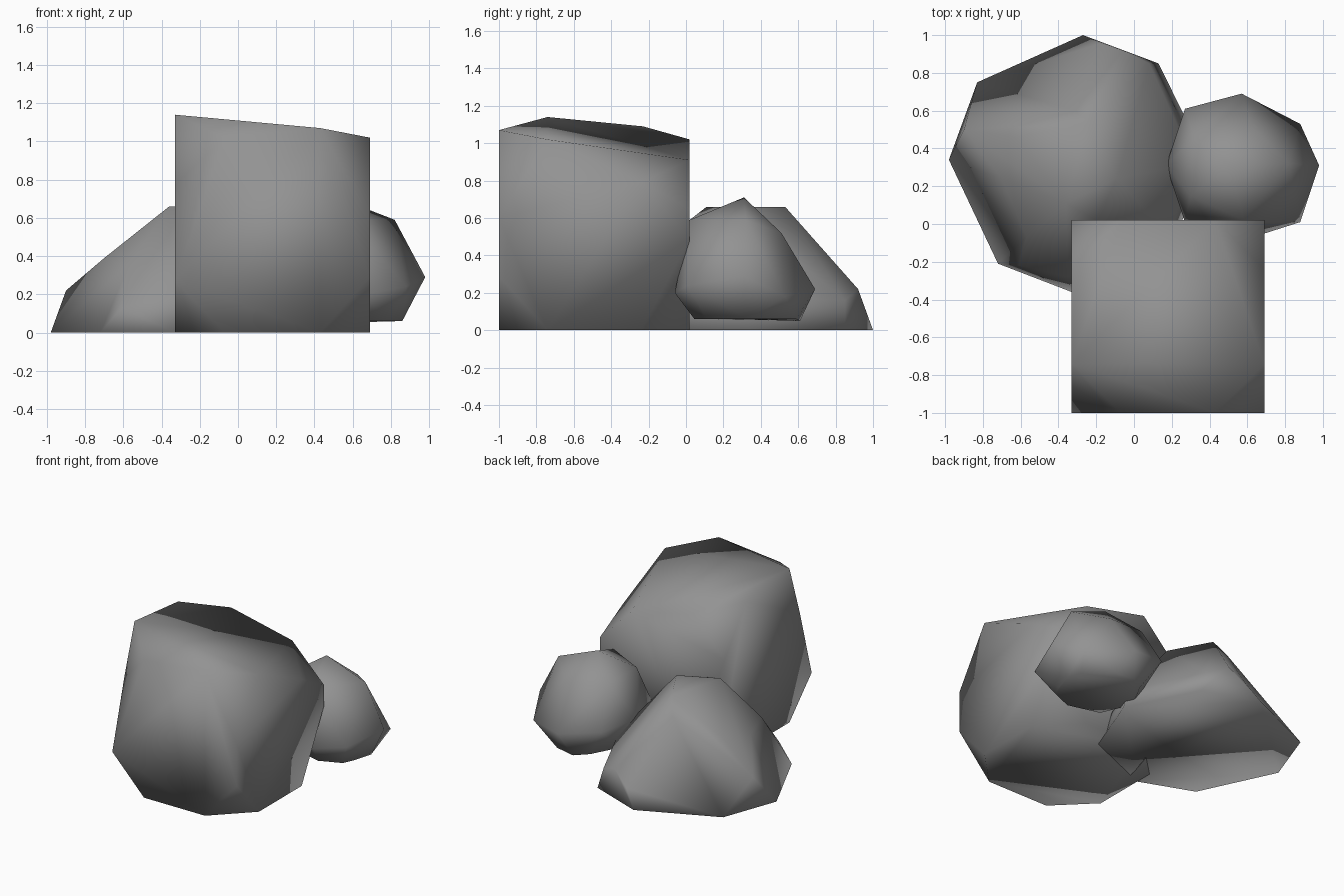
import bpy, bmesh, math

if "Cube" in bpy.data.objects:
    bpy.data.objects.remove(bpy.data.objects["Cube"])

stone = bpy.data.materials.new("grey_stone")
stone.diffuse_color = (0.29, 0.29, 0.29, 1)
stone.use_nodes = True
stone.node_tree.nodes["Principled BSDF"].inputs["Base Color"].default_value = stone.diffuse_color


def ring(cx, cy, r, z, count, start):
    """Level ring of points around a centre."""
    return [(cx + r * math.cos(math.radians(start) + 2 * math.pi * i / count),
             cy + r * math.sin(math.radians(start) + 2 * math.pi * i / count), z)
            for i in range(count)]


def rock(name, points, smooth, cap=None, cap_faces=()):
    """Faceted boulder: convex hull of corner points, with an optional dented cap."""
    bm = bmesh.new()
    verts = [bm.verts.new(p) for p in points]
    res = bmesh.ops.convex_hull(bm, input=bm.verts[:])
    inner = {g for g in res["geom_interior"] + res["geom_unused"]
             if isinstance(g, bmesh.types.BMVert)}
    bmesh.ops.delete(bm, geom=list(inner), context='VERTS')
    if cap:
        lid = verts[cap]
        old = [f for f in bm.faces if all(v in lid for v in f.verts)]
        bmesh.ops.delete(bm, geom=old, context='FACES')
        for idx in cap_faces:
            bm.faces.new([lid[i] for i in idx])
    bmesh.ops.dissolve_limit(bm, angle_limit=math.radians(2),
                             verts=bm.verts[:], edges=bm.edges[:])
    bmesh.ops.recalc_face_normals(bm, faces=bm.faces[:])
    me = bpy.data.meshes.new(name)
    bm.to_mesh(me)
    bm.free()
    me.materials.append(stone)
    ob = bpy.data.objects.new(name, me)
    bpy.context.collection.objects.link(ob)
    bpy.ops.object.select_all(action='DESELECT')
    ob.select_set(True)
    bpy.context.view_layer.objects.active = ob
    bpy.ops.object.shade_smooth_by_angle(angle=math.radians(smooth))
    return ob


# Tall block: a box with its eight corners cut off and a sloping, creased top
X0, X1, Y0, Y1 = -0.33, 0.69, -1.0, 0.02
plan = [(X0, -.74), (X0, -.23), (-.07, Y1), (.43, Y1),
        (X1, -.24), (X1, -.74), (.43, Y0), (-.07, Y0)]
top_heights = [1.14, 1.09, 1.02, .91, .79, 1.02, 1.07, 1.02]
block = [(x, y, 0) for x, y in plan]
block += [(x, y, z) for (x, y), z in zip(plan, top_heights)]
block += [(X0, Y0, .27), (X0, -.86, .77), (X1, Y0, .29), (X1, Y0, .60),
          (X1, Y1, .49), (X1, Y1, .65), (X0, Y1, .27), (X0, Y1, .75)]
rock("tall_boulder", block, 80, slice(8, 16),
     [(0, 1, 2), (0, 2, 3), (0, 3, 5), (3, 4, 5), (0, 5, 6), (0, 6, 7)])

# Low sloping boulder behind: octagonal foot, shoulder corners, ridge on top
low = ring(-.3, .325, .68, 0, 8, 1.5)
low[1] = (.13, .85, 0)
low[2] = (-.27, 1.0, 0)
low[3] = (-.83, .75, 0)
low[4] = (-.98, .34, 0)
low[5] = (-.72, -.21, 0)
low[6] = (-.33, -.36, 0)
low += [(-.90, .50, .22), (-.70, .24, .39), (-.57, -.07, .36),
        (-.61, -.22, .13), (-.35, -.28, .20),
        (-.18, .955, .12), (-.06, .92, .22), (-.63, .46, .42), (-.31, .60, .55),
        (.08, .85, .16), (.32, .32, .17), (.18, -.06, .17),
        (-.36, .11, .66), (-.25, .53, .66), (-.09, .24, .66), (-.2, .02, .59)]
rock("low_boulder", low, 180)

# Small round boulder: foot ring, waist, shoulders and peak
small = ring(.57, .32, .28, .06, 7, 75)
small += [(.86, .33, .06), (.78, .11, .06), (.50, .61, .05)]
small += [(.98, .31, .29), (.88, .53, .18), (.57, .69, .22), (.27, .61, .28),
          (.17, .31, .30), (.27, .01, .28), (.66, -.06, .20), (.88, .01, .24)]
small += [(.82, .32, .59), (.58, .02, .59), (.63, .51, .52), (.32, .46, .56),
          (.30, .15, .58), (.51, .31, .71)]
rock("small_boulder", small, 80)
